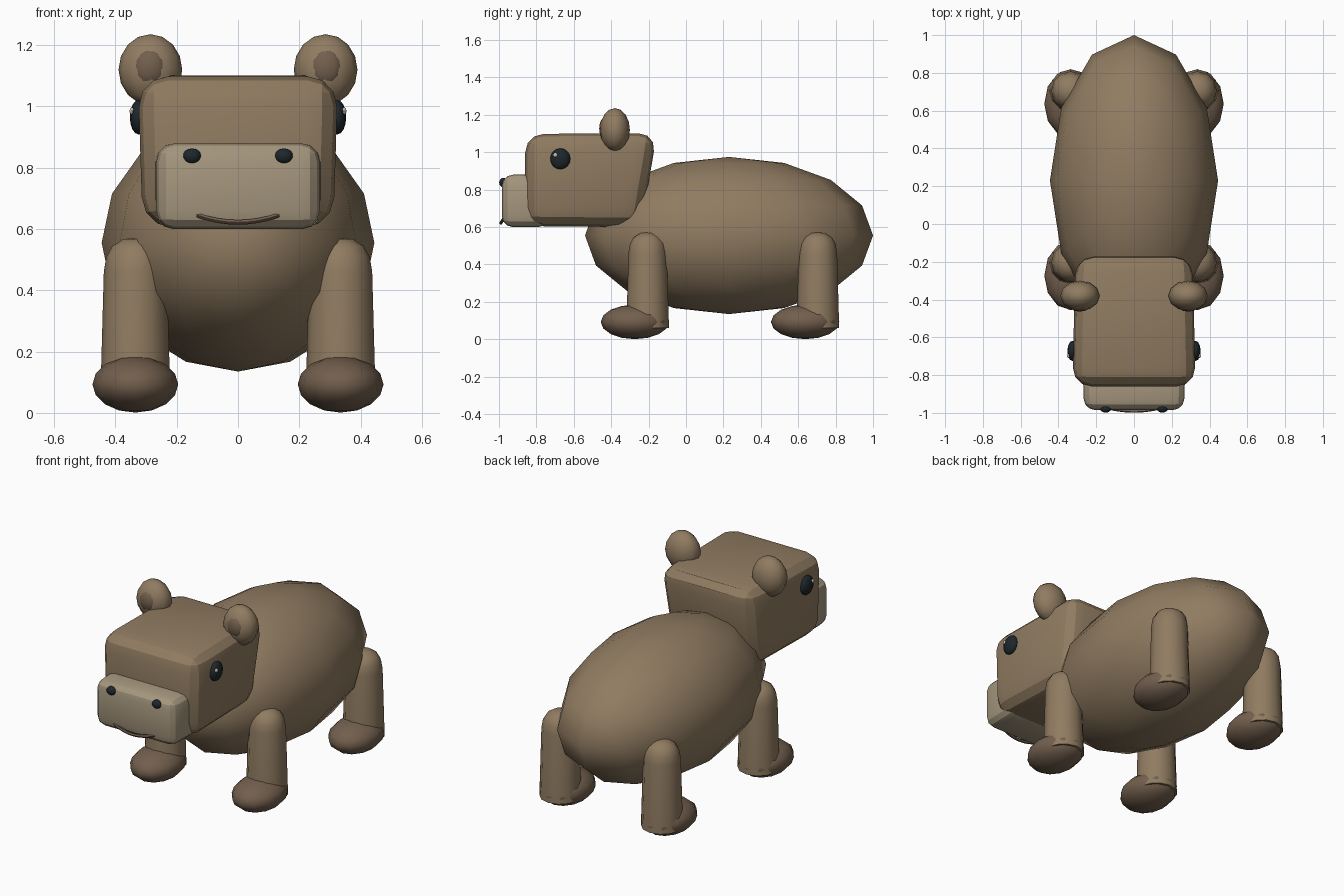
import bpy, bmesh, math
from mathutils import Vector, Matrix

if "Cube" in bpy.data.objects:
    bpy.data.objects.remove(bpy.data.objects["Cube"])


def material(name, rgb):
    m = bpy.data.materials.new(name)
    m.diffuse_color = (*rgb, 1)
    m.use_nodes = True
    m.node_tree.nodes["Principled BSDF"].inputs["Base Color"].default_value = m.diffuse_color
    return m


FUR = material("fur", (0.28, 0.20, 0.12))
PALE = material("pale_fur", (0.38, 0.31, 0.21))
DARK = material("dark_fur", (0.17, 0.115, 0.075))
BLACK = material("black", (0.012, 0.02, 0.026))
GLINT = material("glint", (0.6, 0.52, 0.4))


def finish(bm, name, mat, angle):
    bmesh.ops.recalc_face_normals(bm, faces=bm.faces)
    me = bpy.data.meshes.new(name)
    bm.to_mesh(me)
    bm.free()
    me.materials.append(mat)
    ob = bpy.data.objects.new(name, me)
    bpy.context.collection.objects.link(ob)
    bpy.ops.object.select_all(action='DESELECT')
    bpy.context.view_layer.objects.active = ob
    ob.select_set(True)
    bpy.ops.object.shade_smooth_by_angle(angle=math.radians(angle))
    return ob


def ellipsoid(name, mat, centre, radii, seg=12, rings=8, tilt=0):
    bm = bmesh.new()
    bmesh.ops.create_uvsphere(bm, u_segments=seg, v_segments=rings, radius=1)
    bm.transform(Matrix.Translation(centre) @ Matrix.Rotation(tilt, 4, 'X')
                 @ Matrix.Diagonal((*radii, 1)))
    return finish(bm, name, mat, 60)


def rounded_box(name, mat, front, back, bevel, segments):
    """front/back: (y_low, y_high, z_low, z_high, half_x_low, half_x_high)"""
    bm = bmesh.new()
    bmesh.ops.create_cube(bm, size=2)
    for v in bm.verts:
        yl, yh, zl, zh, xl, xh = front if v.co.y < 0 else back
        up = v.co.z > 0
        v.co = (v.co.x * (xh if up else xl), yh if up else yl, zh if up else zl)
    bmesh.ops.bevel(bm, geom=bm.edges[:], offset=bevel, segments=segments,
                    profile=0.5, affect='EDGES', clamp_overlap=True)
    return finish(bm, name, mat, 20)


def lathe(name, mat, profile, x, y, seg=12):
    bm = bmesh.new()
    vs = [bm.verts.new((r, 0, z)) for r, z in profile]
    es = [bm.edges.new(p) for p in zip(vs, vs[1:])]
    bmesh.ops.spin(bm, geom=vs + es, cent=(0, 0, 0), axis=(0, 0, 1),
                   angle=2 * math.pi, steps=seg)
    bmesh.ops.remove_doubles(bm, verts=bm.verts, dist=1e-4)
    bm.transform(Matrix.Translation((x, y, 0)))
    return finish(bm, name, mat, 60)


# Body
ellipsoid("body", FUR, (0, 0.23, 0.555), (0.445, 0.77, 0.42))

# Head and snout
rounded_box("head", FUR, (-0.86, -0.86, 0.605, 1.098, 0.315, 0.328),
            (-0.24, -0.155, 0.60, 1.102, 0.295, 0.315), 0.10, 3)
rounded_box("snout", PALE, (-0.985, -0.985, 0.60, 0.88, 0.265, 0.265),
            (-0.73, -0.73, 0.60, 0.88, 0.272, 0.272), 0.06, 3)

# Mouth: a thin curved tube
bm = bmesh.new()
rings = []
for i in range(9):
    t = i / 4 - 1
    c = Vector((0.135 * t, -0.99 + 0.016 * t * t, 0.622 + 0.024 * t * t))
    rings.append([bm.verts.new(c + Vector((0, 0.009 * math.cos(a), 0.009 * math.sin(a))))
                  for a in (k * math.pi / 3 for k in range(6))])
for a, b in zip(rings, rings[1:]):
    for k in range(6):
        bm.faces.new((a[k], a[(k + 1) % 6], b[(k + 1) % 6], b[k]))
bm.faces.new(rings[0])
bm.faces.new(rings[-1])
finish(bm, "mouth", DARK, 60)

# Leg profile: slight taper with a domed top
LEG = [(0, 0.06), (0.114, 0.06), (0.103, 0.46), (0.095, 0.51),
       (0.075, 0.545), (0.04, 0.567), (0, 0.572)]

for s, side in ((-1, "right"), (1, "left")):
    # Legs and feet
    for end, y in (("front", -0.205), ("back", 0.705)):
        lathe(f"{end}_{side}_leg", FUR, LEG, s * 0.335, y)
        ellipsoid(f"{end}_{side}_foot", DARK, (s * 0.335, y - 0.068, 0.093),
                  (0.14, 0.183, 0.092))
    # Ears
    ellipsoid(f"{side}_ear", FUR, (s * 0.286, -0.38, 1.12), (0.104, 0.08, 0.116))
    ellipsoid(f"{side}_inner_ear", DARK, (s * 0.288, -0.43, 1.127), (0.056, 0.034, 0.062))
    # Eyes with glints
    ellipsoid(f"{side}_eye", BLACK, (s * 0.325, -0.672, 0.965), (0.028, 0.054, 0.056))
    ellipsoid(f"{side}_eye_glint", GLINT, (s * 0.346, -0.698, 0.985),
              (0.008, 0.012, 0.012), 8, 6)
    # Nostrils
    ellipsoid(f"{side}_nostril", BLACK, (s * 0.15, -0.977, 0.838), (0.03, 0.022, 0.025))
